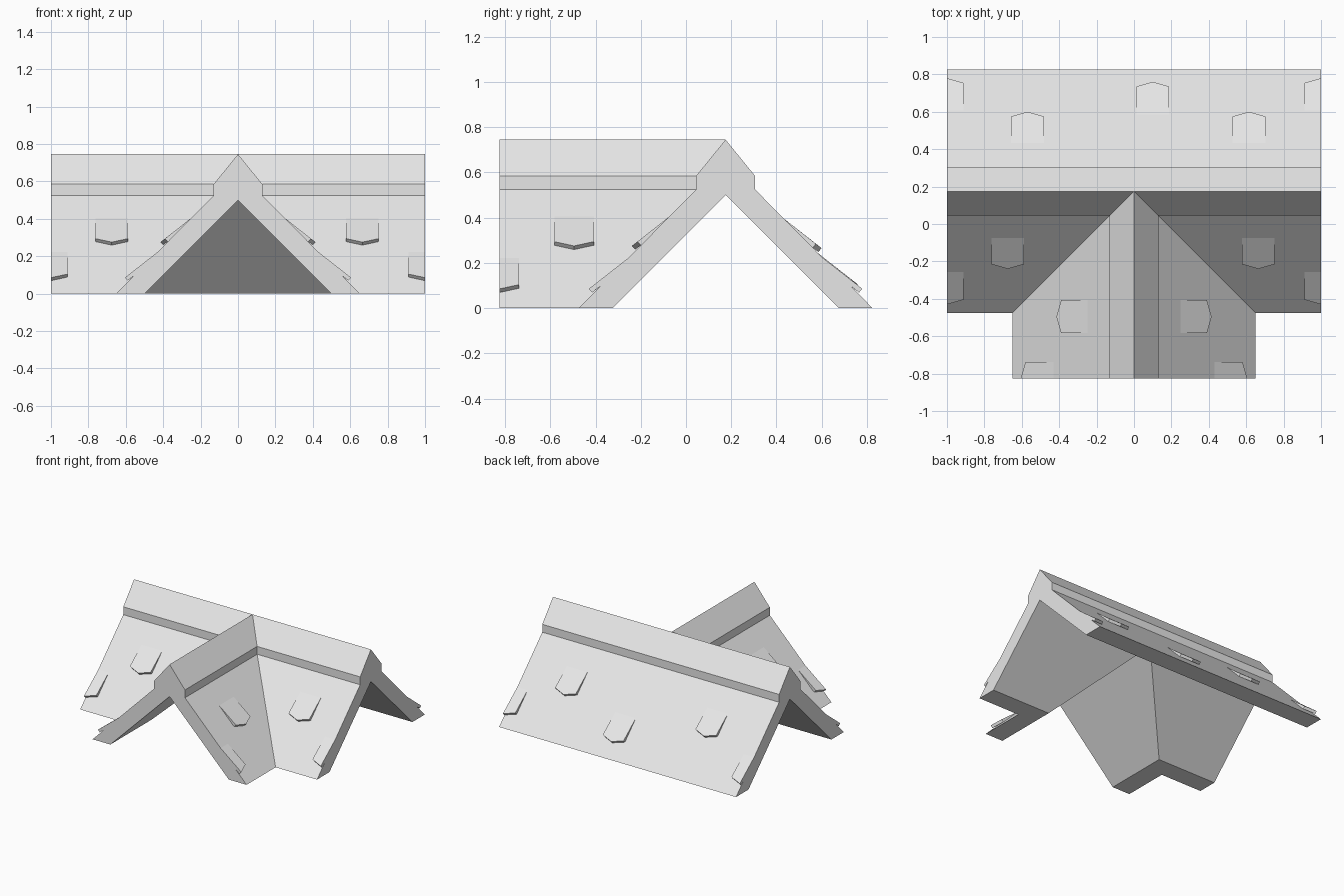
import bpy
import bmesh

cube = bpy.data.objects.get("Cube")
if cube:
    bpy.data.objects.remove(cube, do_unlink=True)

RIDGE_Y = 0.175
FRONT_Y = -0.825

grey = bpy.data.materials.new("light grey")
grey.use_nodes = True
grey.diffuse_color = (0.8, 0.8, 0.8, 1)
grey.node_tree.nodes["Principled BSDF"].inputs["Base Color"].default_value = (0.8, 0.8, 0.8, 1)


def finish(name, bm):
    bmesh.ops.recalc_face_normals(bm, faces=bm.faces)
    mesh = bpy.data.meshes.new(name)
    bm.to_mesh(mesh)
    bm.free()
    mesh.materials.append(grey)
    obj = bpy.data.objects.new(name, mesh)
    bpy.context.collection.objects.link(obj)
    return obj


# Roof shell: half profile (distance from ridge, height), inner ridge to outer ridge
profile = [(0, 0.5), (0.5, 0), (0.65, 0), (0.13, 0.525), (0.13, 0.585), (0, 0.745)]

# Each sweep gives three stations; the middle one of the front slopes is the valley mitre
sweeps = [
    lambda d: [(-1, RIDGE_Y + d), (0, RIDGE_Y + d), (1, RIDGE_Y + d)],
    lambda d: [(1, RIDGE_Y - d), (d, RIDGE_Y - d), (d, FRONT_Y)],
    lambda d: [(-1, RIDGE_Y - d), (-d, RIDGE_Y - d), (-d, FRONT_Y)],
]
bm = bmesh.new()
for sweep in sweeps:
    rows = []
    for d, z in profile:
        rows.append([bm.verts.new((x, y, z)) for x, y in sweep(d)])
    for a, b in zip(rows, rows[1:]):
        for i in range(2):
            bm.faces.new((a[i], a[i + 1], b[i + 1], b[i]))
    # gable ends, left open only at the mid station
    ends = (0, 2)
    for i in ends:
        bm.faces.new([row[i] for row in rows])
bmesh.ops.remove_doubles(bm, verts=bm.verts, dist=0.0001)
bmesh.ops.recalc_face_normals(bm, faces=bm.faces)
bmesh.ops.dissolve_limit(bm, angle_limit=0.01, verts=bm.verts, edges=bm.edges)
finish("roof_shell", bm)

# Slopes map (position along ridge, distance from ridge) to x, y
slopes = {
    "back": lambda u, d: (u, RIDGE_Y + d),
    "front": lambda u, d: (u, RIDGE_Y - d),
    "wing_left": lambda u, d: (d, u),
    "wing_right": lambda u, d: (-d, u),
}


def shingle(name, slope, u, tip, side=0):
    """Lifted pointed shingle; side = 1 or -1 keeps only that half, cut at u."""
    w = 0.0875
    lo = 0 if side > 0 else -w
    hi = 0 if side < 0 else w
    # outline: offset along ridge, distance from ridge, lift above the slope
    outline = [(lo, tip - 0.175, 0.002), (hi, tip - 0.175, 0.002)]
    for s in (hi, 0, lo):
        k = abs(s) / w
        point = (s, tip - 0.025 * k, 0.04 - 0.006 * k)
        if point not in outline[2:]:
            outline.append(point)
    bm = bmesh.new()
    top, bottom = [], []
    for s, d, lift in outline:
        z = 0.65 - d + lift
        top.append(bm.verts.new((*slopes[slope](u + s, d), z)))
        bottom.append(bm.verts.new((*slopes[slope](u + s, d - 0.015), z - 0.016)))
    bm.faces.new(top)
    bm.faces.new(bottom[::-1])
    n = len(top)
    for i in range(n):
        j = (i + 1) % n
        bm.faces.new((top[i], bottom[i], bottom[j], top[j]))
    finish(name, bm)


# Whole shingles
for u, tip in ((-0.57, 0.425), (0.1, 0.585), (0.615, 0.425)):
    shingle("back_shingle", "back", u, tip)
for u in (-0.675, 0.665):
    shingle("front_shingle", "front", u, 0.415)
for slope in ("wing_left", "wing_right"):
    shingle(slope + "_shingle", slope, -0.495, 0.415)
    shingle(slope + "_edge_shingle", slope, FRONT_Y, 0.605, 1)

# Half shingles cut off at the gable ends
for slope in ("back", "front"):
    for end in (-1, 1):
        shingle(slope + "_edge_shingle", slope, end, 0.605, -end)
